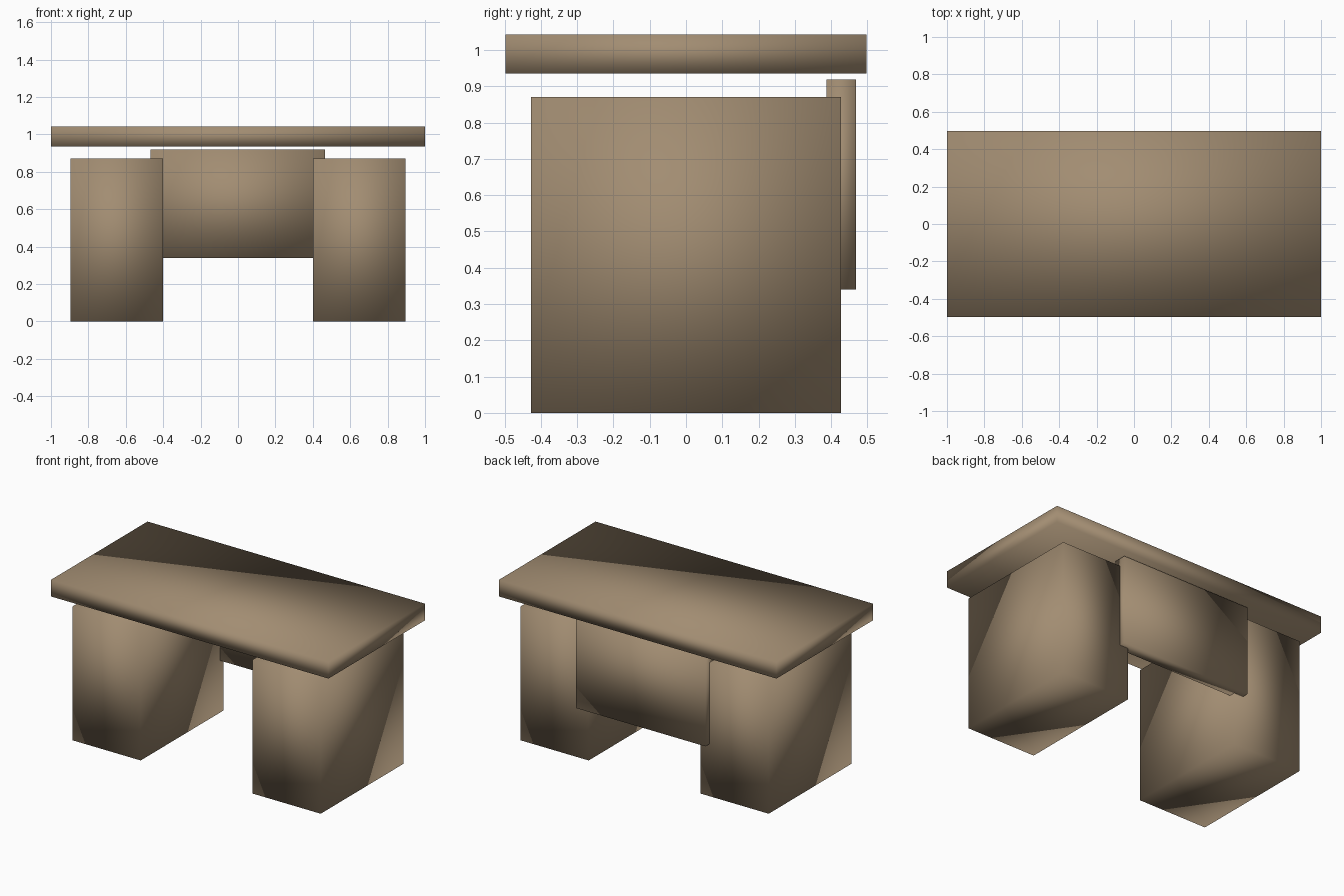
import bpy
from mathutils import Vector

cube = bpy.data.objects.get("Cube")
if cube:
    bpy.data.objects.remove(cube, do_unlink=True)

# Single wood colour
wood = bpy.data.materials.new("light_brown_wood")
wood.use_nodes = True
colour = (0.36, 0.265, 0.168, 1)
wood.diffuse_color = colour
wood.node_tree.nodes["Principled BSDF"].inputs["Base Color"].default_value = colour


def block(name, low, high):
    """Softly shaded box spanning two opposite corners."""
    low, high = Vector(low), Vector(high)
    bpy.ops.mesh.primitive_cube_add(size=1)
    obj = bpy.context.object
    obj.name = name
    for v in obj.data.vertices:
        v.co = (low + high) / 2 + v.co * (high - low)
    obj.data.materials.append(wood)
    bpy.ops.object.shade_smooth()
    return obj


# Desk top, floating just above its supports
block("desk_top", (-1, -0.497, 0.935), (1, 0.497, 1.043))

# Pair of solid pedestals
for side, sign in (("left", 1), ("right", -1)):
    x = sorted((sign * 0.402, sign * 0.895))
    block(side + "_pedestal", (x[0], -0.427, 0), (x[1], 0.427, 0.87))

# Modesty panel across the back
block("back_panel", (-0.468, 0.387, 0.34), (0.465, 0.468, 0.918))
